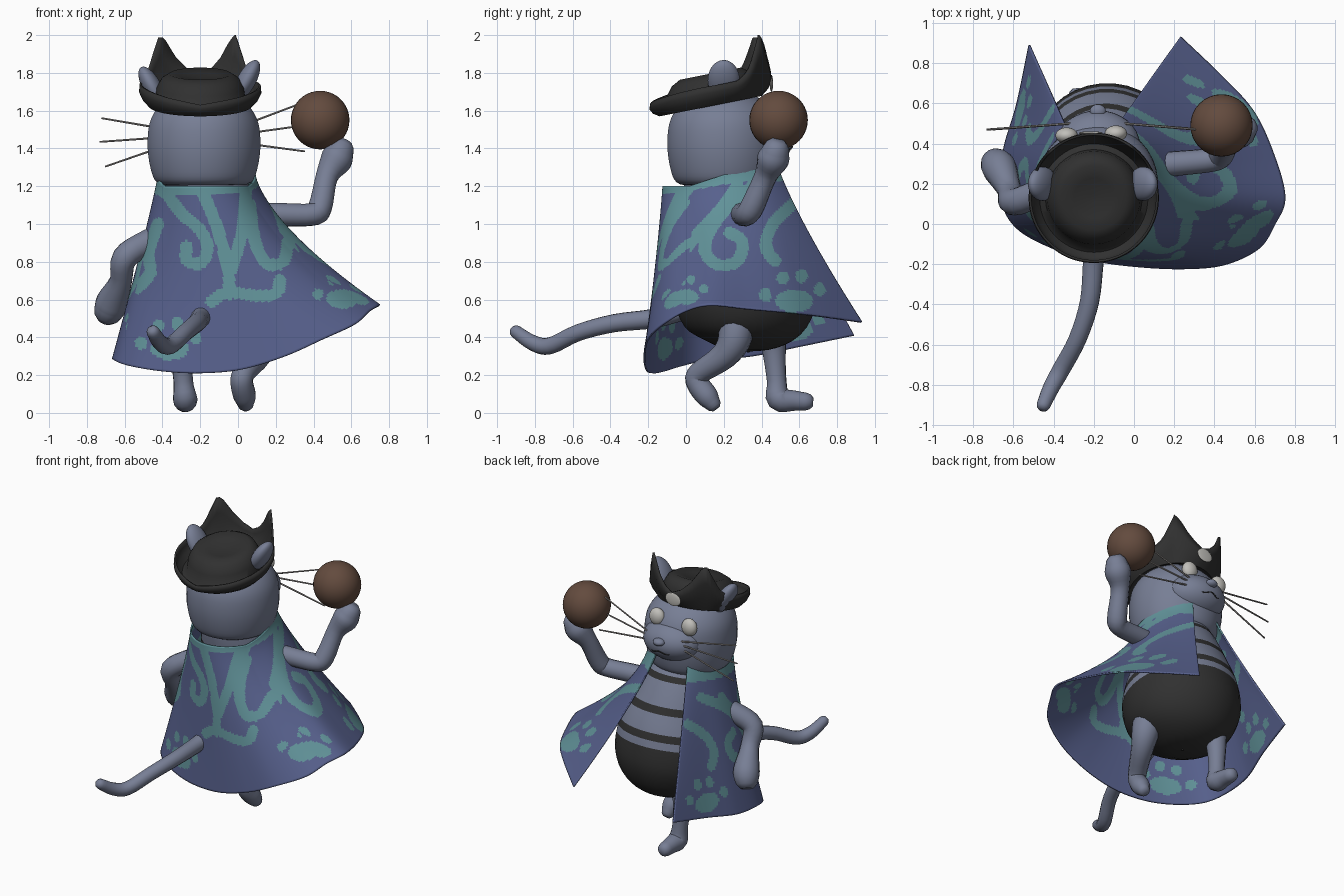
import bpy, bmesh, math
from mathutils import Vector

if "Cube" in bpy.data.objects:
    bpy.data.objects.remove(bpy.data.objects["Cube"])


def material(name, color):
    m = bpy.data.materials.new(name)
    m.use_nodes = True
    m.diffuse_color = (*color, 1)
    bsdf = m.node_tree.nodes["Principled BSDF"]
    bsdf.inputs["Base Color"].default_value = (*color, 1)
    bsdf.inputs["Roughness"].default_value = 0.8
    return m


fur = material("blue grey fur", (.185, .21, .3))
black = material("soft black", (.03, .03, .03))
blue = material("cape blue", (.095, .118, .265))
teal = material("cape teal", (.12, .29, .32))
brown = material("ball brown", (.125, .07, .048))
pale = material("pale grey", (.53, .52, .49))
wire = material("whisker grey", (.33, .31, .3))


def finish(name, bm, mats, angle=50):
    bmesh.ops.recalc_face_normals(bm, faces=bm.faces[:])
    mesh = bpy.data.meshes.new(name)
    bm.to_mesh(mesh)
    bm.free()
    for m in mats:
        mesh.materials.append(m)
    ob = bpy.data.objects.new(name, mesh)
    bpy.context.collection.objects.link(ob)
    smooth(ob, angle)
    return ob


def smooth(ob, angle=50):
    bpy.ops.object.select_all(action='DESELECT')
    ob.select_set(True)
    bpy.context.view_layer.objects.active = ob
    bpy.ops.object.shade_smooth_by_angle(angle=math.radians(angle))


def spline(points, steps):
    """Smooth path through points of any dimension."""
    pts = [Vector(p) for p in points]
    out = []
    for i in range(len(pts) - 1):
        a, b, c, d = pts[max(i - 1, 0)], pts[i], pts[i + 1], pts[min(i + 2, len(pts) - 1)]
        for k in range(steps):
            t = k / steps
            out.append(b + (c - a) * t / 2 + (a * 2 - b * 5 + c * 4 - d) * t * t / 2
                       + (b * 3 - a - c * 3 + d) * t ** 3 / 2)
    return out + [pts[-1]]


def tube_mesh(points, sides=14, steps=4):
    """Swept tube; each point is x, y, z, radius; ends are rounded."""
    path = spline(points, steps)
    pos = [Vector(p[:3]) for p in path]
    bm = bmesh.new()
    rings, tangent, side = [], None, None
    for i, p in enumerate(path):
        t = (pos[min(i + 1, len(pos) - 1)] - pos[max(i - 1, 0)]).normalized()
        side = t.orthogonal().normalized() if side is None else tangent.rotation_difference(t) @ side
        tangent, other = t, t.cross(side)
        caps = [(0, 1)]
        if i == 0:
            caps = [(-.8, .5), (-.45, .85), (0, 1)]
        elif i == len(path) - 1:
            caps = [(0, 1), (.45, .85), (.8, .5)]
        for shift, grow in caps:
            r = max(p[3], .002)
            ring = []
            for k in range(sides):
                a = math.tau * k / sides
                ring.append(bm.verts.new(pos[i] + t * shift * r
                            + (side * math.cos(a) + other * math.sin(a)) * r * grow))
            rings.append(ring)
    for a, b in zip(rings, rings[1:]):
        for k in range(sides):
            n = (k + 1) % sides
            bm.faces.new((a[k], a[n], b[n], b[k]))
    bm.faces.new(rings[0])
    bm.faces.new(rings[-1])
    return bm


def tube(name, points, mat, sides=14, steps=4):
    return finish(name, tube_mesh(points, sides, steps), [mat])


def ball(name, loc, scale, mat, tilt=0):
    bpy.ops.mesh.primitive_uv_sphere_add(segments=32, ring_count=20, radius=1, location=loc,
                                         rotation=(0, tilt, 0))
    ob = bpy.context.object
    ob.name, ob.scale = name, scale
    ob.data.materials.append(mat)
    smooth(ob)


# Body with dark belly and stripes, cut along tilted planes
bm = tube_mesh([(-.13, .33, .325, .008), (-.13, .33, .345, .15), (-.13, .33, .44, .31), (-.13, .32, .6, .38),
                (-.14, .31, .8, .36), (-.16, .28, 1, .28), (-.17, .21, 1.2, .225), (-.18, .2, 1.26, .21)], 36)
bands = [(-1, .725), (.775, .825), (.95, 1), (1.16, 1.2)]
normal = Vector((0, -.2, 1))
for level in [h for band in bands for h in band if h > 0]:
    bmesh.ops.bisect_plane(bm, geom=bm.verts[:] + bm.edges[:] + bm.faces[:],
                           plane_co=(0, .45, level), plane_no=normal)
for f in bm.faces:
    c = f.calc_center_median()
    height = c.z - .2 * (c.y - .45)
    f.material_index = int(any(lo < height < hi for lo, hi in bands))
finish("body", bm, [fur, black])

# Head, muzzle, mouth and eyes
tube("head", [(-.18, .2, 1.2, .17), (-.18, .2, 1.22, .25), (-.18, .2, 1.3, .285), (-.18, .2, 1.43, .3),
              (-.18, .2, 1.56, .28), (-.18, .2, 1.66, .2), (-.18, .2, 1.72, .06)], fur, 36)
ball("muzzle", (-.18, .39, 1.44), (.21, .175, .14), fur)
ball("nose", (-.18, .56, 1.475), (.04, .035, .025), fur)
tube("mouth", [(-.28, .53, 1.405, .003), (-.23, .55, 1.395, .004), (-.18, .563, 1.41, .004),
               (-.13, .55, 1.395, .004), (-.08, .53, 1.405, .003)], black, 6)
for label, x, y, z in (("left", -.09, .45, 1.59), ("right", -.335, .44, 1.575)):
    ball(label + "_eye", (x, y, z), (.055, .04, .06), pale)

# Ears
for label, x, z, side in (("left", .045, 1.76, 1), ("right", -.455, 1.725, -1)):
    ball(label + "_ear", (x, .2, z), (.05, .085, .12), fur, side * .5)

# Whiskers
tips = {"left": [(.31, 1.63), (.3, 1.515), (.35, 1.385)],
        "right": [(-.72, 1.56), (-.73, 1.435), (-.7, 1.305)]}
for label, ends in tips.items():
    root = -.06 if label == "left" else -.31
    for i, (x, z) in enumerate(ends):
        tube(f"{label}_whisker_{i + 1}", [(root, .5, 1.49 - i * .025, .006), (x, .47, z, .005)], wire, 6, 1)

# Hat: crown, rolled brim and turned-up wavy front
rim_keys = [(0, 1.79), (10, 1.82), (20, 1.88), (30, 1.97), (36, 2), (42, 1.92), (50, 1.82), (62, 1.76),
            (80, 1.74), (100, 1.72), (140, 1.67), (180, 1.63)]


def rim_height(angle):
    deg = abs((math.degrees(angle) + 180) % 360 - 180)
    deg += 10 * min(0, math.sin(angle))
    for (a, za), (b, zb) in zip(rim_keys, rim_keys[1:]):
        if deg <= b:
            return za + (zb - za) * max(0, deg - a) / (b - a)


bm = bmesh.new()
rings = []
n = 90
for r, z, lift in [(.02, 1.765, 0), (.1, 1.775, 0), (.16, 1.79, 0), (.2, 1.765, 0), (.225, 1.72, 0),
                   (.235, 1.65, 0), (.27, 1.63, 0), (.3, 1.63, .3), (.318, 1.63, .65), (.315, 1.63, 1)]:
    ring = []
    for k in range(n):
        a = math.tau * k / n
        y = .13 + r * math.cos(a)
        zz = z + .2 * (y - .13)
        zz += (rim_height(a) - zz) * lift
        ring.append(bm.verts.new((-.2 + r * math.sin(a), y, zz)))
    rings.append(ring)
for a, b in zip(rings, rings[1:]):
    for k in range(n):
        bm.faces.new((a[k], a[(k + 1) % n], b[(k + 1) % n], b[k]))
bm.faces.new(rings[0])
hat = finish("hat", bm, [black])
solid = hat.modifiers.new("thickness", 'SOLIDIFY')
solid.thickness, solid.offset = .012, 0
ball("hat_emblem", (-.215, .452, 1.745), (.06, .009, .045), pale)

# Limbs and tail
tube("left_arm", [(-.05, .28, 1.05, .065), (.2, .3, 1.05, .062), (.39, .32, 1.05, .06), (.435, .35, 1.09, .064),
                  (.47, .42, 1.25, .06), (.52, .46, 1.34, .085), (.545, .475, 1.39, .072)], fur)
tube("right_arm", [(-.3, .22, .97, .08), (-.48, .15, .9, .07), (-.6, .11, .82, .068), (-.62, .17, .7, .06),
                   (-.665, .27, .59, .085), (-.685, .3, .54, .08)], fur)
tube("left_leg", [(.09, .26, .53, .1), (.12, .26, .4, .09), (.1, .2, .3, .072), (.03, .07, .21, .06),
                  (.02, .06, .16, .06), (.035, .11, .09, .06), (.04, .14, .05, .045)], fur)
tube("right_leg", [(-.28, .46, .5, .09), (-.3, .465, .35, .065), (-.29, .48, .17, .052), (-.28, .49, .075, .065),
                   (-.28, .57, .065, .055), (-.28, .635, .06, .048)], fur)
tube("tail", [(-.17, 0, .55, .055), (-.2, -.17, .5, .052), (-.22, -.38, .475, .048), (-.28, -.57, .425, .045),
              (-.36, -.72, .355, .045), (-.41, -.81, .37, .042), (-.45, -.9, .43, .035)], fur)
ball("held_ball", (.435, .49, 1.55), (.155, .155, .155), brown)

# Cape: painted strokes and paw prints in back (x, z) and side (y, z) layouts
back_strokes = [
    [(-.4, 1.2), (-.3, 1.06), (-.2, .97), (-.16, .87), (-.2, .79), (-.27, .81), (-.27, .88)],
    [(-.2, 1.2), (-.11, .98), (-.05, .75), (-.05, .63)],
    [(.04, 1.2), (.02, .95), (-.04, .75)],
    [(-.14, .59), (-.05, .64), (.08, .62), (.2, .63), (.22, .7)],
    [(.06, 1.1), (.09, .9), (.15, .79), (.24, .8), (.26, .9)],
    [(-.42, 1), (-.47, .85), (-.46, .74), (-.53, .66)]]
side_strokes = [
    [(-.07, .78), (.07, .95), (.18, 1.07), (.27, 1.2)],
    [(.42, 1.24), (.25, 1.12), (.14, .98), (.1, .86), (.17, .78), (.27, .8), (.3, .9), (.23, .95)],
    [(.56, 1.1), (.46, 1), (.42, .88), (.47, .8)]]


def paw(x, z, s):
    toes = [(-1.5, .3), (-.6, 1.2), (.4, 1.3), (1.35, .6)]
    return [(x, z, s, s * .6)] + [(x + a * s, z + b * s, s * .33, s * .36) for a, b in toes]


back_paws = paw(-.36, .34, .1) + paw(.55, .6, .085) + [(-.59, .55, .03, .04)]
side_paws = paw(.57, .59, .1) + paw(0, .61, .07)


def near(p, a, b):
    d = b - a
    t = max(0, min(1, (p - a).dot(d) / d.length_squared))
    return (p - a - d * t).length < .032


def segments(strokes):
    return [s for line in strokes for path in [spline(line, 3)] for s in zip(path, path[1:])]


back_segments, side_segments = segments(back_strokes), segments(side_strokes)


def painted(c, u, v):
    if v < .05 + .02 * max(0, abs(u - 8) - 3):
        return True
    on_back = 3.5 < u < 10.8
    p = Vector((c.x, c.z)) if on_back else Vector((c.y, c.z + (.15 if u < 4 else 0)))
    lines, pads = (back_segments, back_paws) if on_back else (side_segments, side_paws)
    return (any(((p.x - x) / a) ** 2 + ((p.y - z) / b) ** 2 < 1 for x, z, a, b in pads)
            or any(near(p, a, b) for a, b in lines))


hem = [(-.52, .89, .41), (-.58, .6, .35), (-.65, .35, .3), (-.655, .12, .28), (-.58, -.02, .25),
       (-.4, -.12, .22), (-.2, -.18, .21), (.02, -.21, .23), (.25, -.22, .3), (.45, -.2, .39),
       (.62, -.12, .47), (.7, 0, .54), (.75, .13, .57), (.7, .33, .55), (.6, .55, .53),
       (.45, .72, .51), (.23, .93, .48)]
cols, rows = 16, 84
hem_path = spline(hem, cols)
bm = bmesh.new()
grid = []
for i, h in enumerate(hem_path):
    a = math.radians(35 + 310 * i / (len(hem_path) - 1))
    top = Vector((-.165 - .255 * math.sin(a), .18 + .3 * math.cos(a), 0))
    top.z = 1.2 + .16 * max(0, (top.y - .02) / .48)
    power = 1.1 + .5 * max(0, h.x)
    line = []
    for j in range(rows + 1):
        v = j / rows
        p = top.lerp(h, v ** power)
        p.z = top.z + (h.z - top.z) * v
        line.append(bm.verts.new(p))
    grid.append(line)
for i in range(len(grid) - 1):
    for j in range(rows):
        f = bm.faces.new((grid[i][j], grid[i + 1][j], grid[i + 1][j + 1], grid[i][j + 1]))
        f.material_index = int(painted(f.calc_center_median(), (i + .5) / cols, (j + .5) / rows))
cape = finish("cape", bm, [blue, teal])
solid = cape.modifiers.new("thickness", 'SOLIDIFY')
solid.thickness, solid.offset = .01, 0
